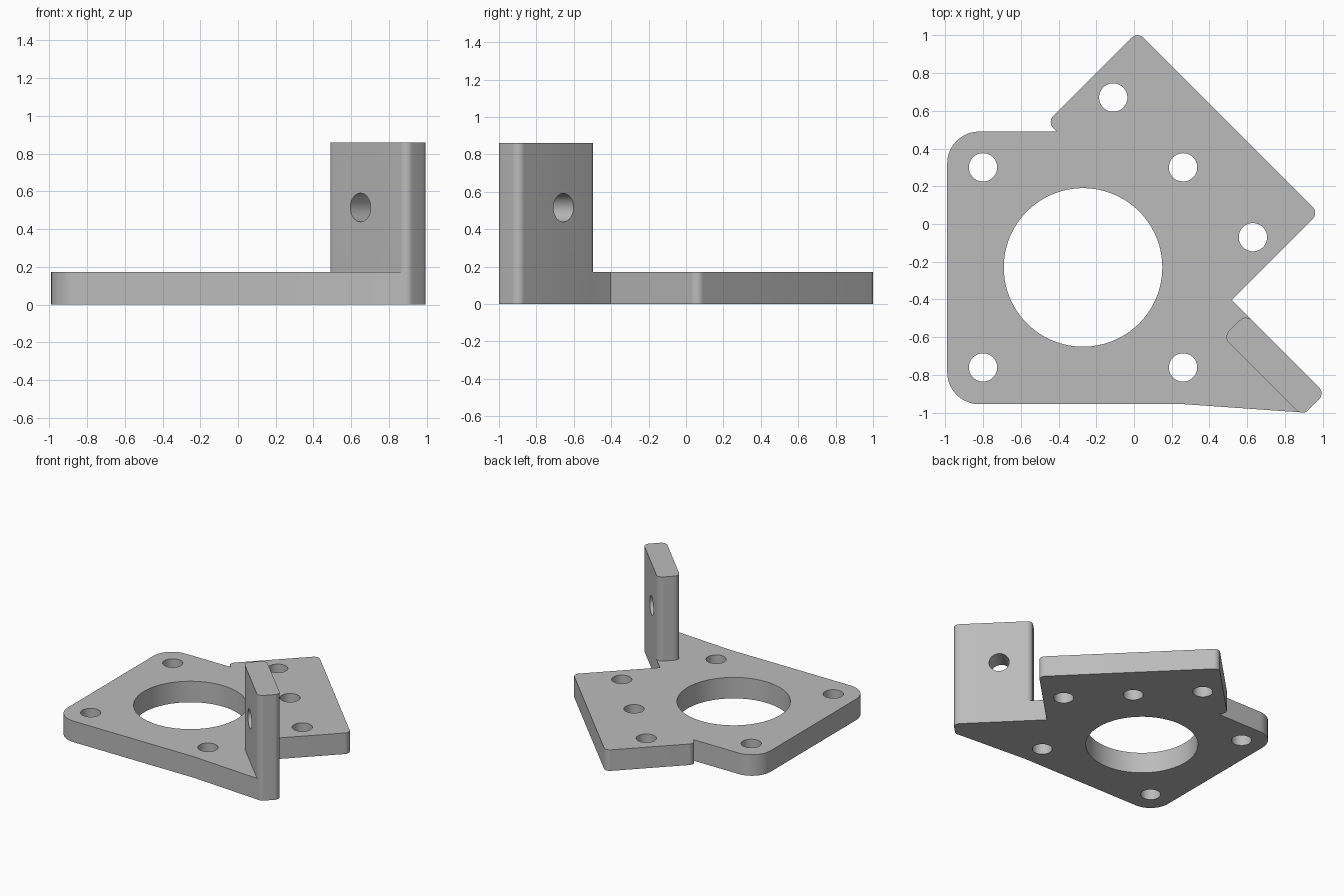
import bpy
import bmesh
from math import cos, sin, pi, radians
from mathutils import Vector, Matrix

cube = bpy.data.objects.get("Cube")
if cube:
    bpy.data.objects.remove(cube, do_unlink=True)

grey = bpy.data.materials.new("plain grey")
grey.use_nodes = True
colour = (0.5, 0.5, 0.5, 1)
grey.diffuse_color = colour
grey.node_tree.nodes["Principled BSDF"].inputs["Base Color"].default_value = colour

THICK, TAB_TOP, SMALL = 0.172, 0.86, 0.045


def diagonal(total, diff):
    """Point where x + y = total and x - y = diff."""
    return ((total + diff) / 2, (total - diff) / 2)


def rounded(corners, steps=10):
    """Outline from (point, radius) corners, with arcs at the corners."""
    out = []
    for i, (p, r) in enumerate(corners):
        p = Vector(p)
        if r == 0:
            out.append(p)
            continue
        a = (Vector(corners[i - 1][0]) - p).normalized()
        b = (Vector(corners[(i + 1) % len(corners)][0]) - p).normalized()
        half = a.angle(b) / 2
        centre = p + (a + b).normalized() * (r / sin(half))
        mid = (p - centre).normalized()
        sweep = pi / 2 - half
        for k in range(steps + 1):
            t = sweep * (2 * k / steps - 1)
            out.append(centre + Matrix.Rotation(t, 2) @ mid * r)
    return out


def prism(name, outline, z0, z1):
    bm = bmesh.new()
    face = bm.faces.new([bm.verts.new((p[0], p[1], z0)) for p in outline])
    top = bmesh.ops.extrude_face_region(bm, geom=[face])["geom"]
    verts = [v for v in top if isinstance(v, bmesh.types.BMVert)]
    bmesh.ops.translate(bm, verts=verts, vec=(0, 0, z1 - z0))
    bmesh.ops.recalc_face_normals(bm, faces=bm.faces)
    mesh = bpy.data.meshes.new(name)
    bm.to_mesh(mesh)
    bm.free()
    mesh.materials.append(grey)
    ob = bpy.data.objects.new(name, mesh)
    bpy.context.collection.objects.link(ob)
    return ob


def circle(x, y, r, n=48):
    return [(x + r * cos(2 * pi * k / n), y + r * sin(2 * pi * k / n)) for k in range(n)]


def combine(target, tool, operation):
    mod = target.modifiers.new(operation.title(), 'BOOLEAN')
    mod.operation, mod.solver, mod.object = operation, 'EXACT', tool
    bpy.context.view_layer.objects.active = target
    bpy.ops.object.modifier_apply(modifier=mod.name)
    bpy.data.objects.remove(tool, do_unlink=True)


# Base plate: square motor flange merged with a diagonal flange
bracket = prism("mounting_bracket", rounded([
    ((-0.99, -0.955), 0.17),
    ((0.27, -0.955), 0),
    ((0.885, -0.998), 0),
    (diagonal(0.115, 1.74), 0),
    (diagonal(0.115, 0.92), 0),
    (diagonal(1.037, 0.92), SMALL),
    (diagonal(1.037, -1.0), SMALL),
    (diagonal(0.08, -1.0), SMALL),
    ((-0.41, 0.49), 0),
    ((-0.99, 0.49), 0.17),
]), 0, THICK)

# Upright diagonal tab
tab = prism("upright_tab", rounded([
    (diagonal(-0.127, 1.07), SMALL),
    (diagonal(-0.127, 1.91), SMALL),
    (diagonal(0.115, 1.91), SMALL),
    (diagonal(0.115, 1.07), SMALL),
]), 0, TAB_TOP)
combine(bracket, tab, 'UNION')

# Screw holes and the large bore
holes = [(x, y, 0.075) for x in (-0.8, 0.26) for y in (-0.76, 0.3)]
holes += [(-0.11, 0.67, 0.075), (0.63, -0.07, 0.075)]
for x, y, r in holes:
    combine(bracket, prism("hole_cutter", circle(x, y, r), -0.1, 0.3), 'DIFFERENCE')
combine(bracket, prism("bore_cutter", circle(-0.27, -0.23, 0.42, 96), -0.1, 0.3), 'DIFFERENCE')

# Cross hole through the tab
cutter = prism("tab_hole_cutter", circle(0, 0, 0.076), -0.3, 0.3)
cutter.data.transform(Matrix.Translation((*diagonal(0, 1.425), 0.515))
                      @ Matrix.Rotation(radians(45), 4, 'Z')
                      @ Matrix.Rotation(radians(90), 4, 'Y'))
combine(bracket, cutter, 'DIFFERENCE')

bpy.ops.object.select_all(action='DESELECT')
bracket.select_set(True)
bpy.context.view_layer.objects.active = bracket
bpy.ops.object.shade_smooth_by_angle(angle=radians(30))
